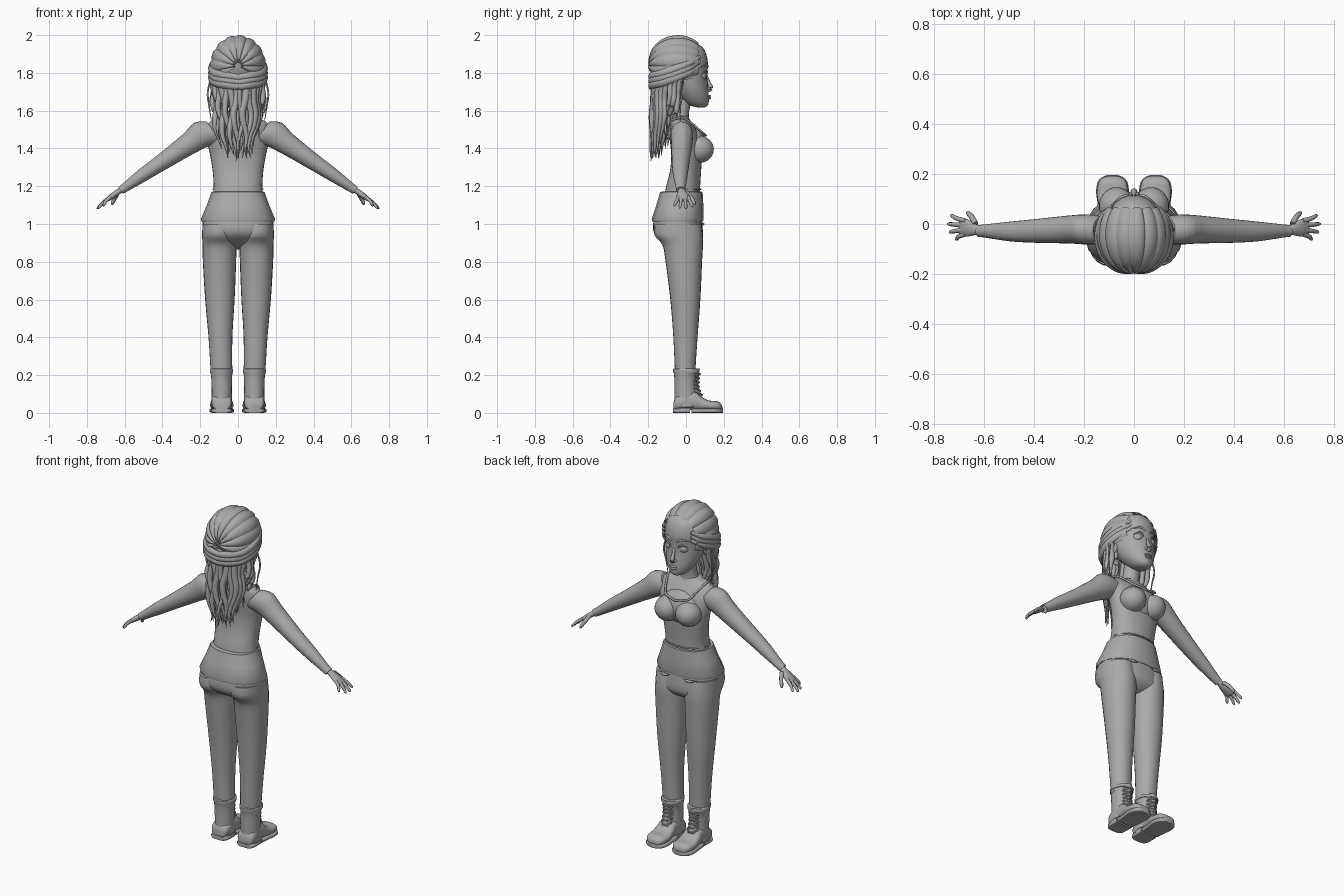
import bpy, math, random
from mathutils import Vector as V

random.seed(4)
grey = bpy.data.materials.new("plain grey")
grey.diffuse_color = (0.4, 0.4, 0.4, 1)
X, Y, Z = V((1, 0, 0)), V((0, 1, 0)), V((0, 0, 1))


def finish(name, verts, faces, mirror=False, sharp=50):
    me = bpy.data.meshes.new(name)
    me.from_pydata(verts, [], faces)
    ob = bpy.data.objects.new(name, me)
    bpy.context.collection.objects.link(ob)
    me.materials.append(grey)
    bpy.ops.object.select_all(action='DESELECT')
    ob.select_set(True)
    bpy.context.view_layer.objects.active = ob
    bpy.ops.object.mode_set(mode='EDIT')
    bpy.ops.mesh.select_all(action='SELECT')
    bpy.ops.mesh.normals_make_consistent(inside=False)
    bpy.ops.object.mode_set(mode='OBJECT')
    bpy.ops.object.shade_smooth_by_angle(angle=math.radians(sharp))
    if mirror:
        ob.modifiers.new("mirror", 'MIRROR').use_mirror_merge = False
    return ob


def spline(rows, n):
    """Catmull-Rom interpolation of rows of numbers."""
    rows = [V(r) for r in rows]
    out = []
    for i in range(len(rows) - 1):
        a, b, c, d = rows[max(i - 1, 0)], rows[i], rows[i + 1], rows[min(i + 2, len(rows) - 1)]
        for k in range(n):
            t = k / n
            out.append(0.5 * (2 * b + (c - a) * t + (2 * a - 5 * b + 4 * c - d) * t * t
                              + (3 * b - a - 3 * c + d) * t ** 3))
    return out + [rows[-1]]


def loft(name, rings, u=X, v=Y, seg=24, n=3, power=1.0, mirror=False):
    """Rings are (x, y, z, radius along u, radius along v)."""
    verts, faces = [], []
    rings = spline(rings, n)
    for r in rings:
        for j in range(seg):
            a = 2 * math.pi * j / seg
            c, s = math.cos(a), math.sin(a)
            c, s = math.copysign(abs(c) ** power, c), math.copysign(abs(s) ** power, s)
            verts.append(V(r[:3]) + u * (c * r[3]) + v * (s * r[4]))
    for i in range(len(rings) - 1):
        for j in range(seg):
            k = (j + 1) % seg
            faces.append((i * seg + j, i * seg + k, (i + 1) * seg + k, (i + 1) * seg + j))
    faces += [tuple(range(seg)), tuple(range(len(verts) - seg, len(verts)))]
    return finish(name, verts, faces, mirror)


def body(name, rows, cx=0, **kw):
    """Rows are (z, half width, back y, front y[, centre x])."""
    return loft(name, [(r[4] if len(r) > 4 else cx, (r[2] + r[3]) / 2, r[0], r[1], (r[3] - r[2]) / 2)
                       for r in rows], **kw)


def ball(name, c, r, mirror=False, rot=0):
    bpy.ops.mesh.primitive_uv_sphere_add(segments=20, ring_count=12)
    src = bpy.context.object
    verts = []
    for p in src.data.vertices:
        q = V((p.co.x * r[0], p.co.y * r[1], p.co.z * r[2]))
        cs, sn = math.cos(rot), math.sin(rot)
        verts.append(V((q.x * cs - q.y * sn, q.x * sn + q.y * cs, q.z)) + V(c))
    faces = [tuple(f.vertices) for f in src.data.polygons]
    bpy.data.objects.remove(src)
    return finish(name, verts, faces, mirror)


def cord(name, pts, r, mirror=False, flat=1.0):
    """Round cord along a path; each point may carry its own radius."""
    path, verts, faces, seg = spline(pts, 5), [], [], 8
    for i, p in enumerate(path):
        t = (V(path[min(i + 1, len(path) - 1)][:3]) - V(path[max(i - 1, 0)][:3])).normalized()
        a = t.cross(Z if abs(t.z) < 0.9 else Y).normalized()
        b = t.cross(a)
        w = p[3] if len(p) > 3 else r
        for j in range(seg):
            g = 2 * math.pi * j / seg
            verts.append(V(p[:3]) + a * math.cos(g) * w * flat + b * math.sin(g) * w)
    for i in range(len(path) - 1):
        for j in range(seg):
            k = (j + 1) % seg
            faces.append((i * seg + j, i * seg + k, (i + 1) * seg + k, (i + 1) * seg + j))
    faces += [tuple(range(seg)), tuple(range(len(verts) - seg, len(verts)))]
    return finish(name, verts, faces, mirror)


# Head, neck and face
body("head", [(1.618, .018, .06, .1), (1.63, .045, .01, .117), (1.66, .072, -.03, .121), (1.7, .094, -.07, .119),
              (1.75, .109, -.11, .114), (1.8, .116, -.14, .113), (1.85, .118, -.15, .116), (1.9, .112, -.15, .107),
              (1.94, .09, -.13, .083), (1.97, .04, -.08, .03)], seg=32)
body("neck", [(1.53, .065, -.085, .02), (1.58, .05, -.075, .015), (1.64, .044, -.065, .025), (1.7, .045, -.06, .03)])
ball("eye", (.046, .083, 1.785), (.028, .025, .026), True, -.35)
ball("iris", (.046, .104, 1.785), (.012, .007, .014), True, -.35)
cord("eyelid", [(.017, .108, 1.783, .002), (.035, .112, 1.806, .004), (.055, .106, 1.81, .004), (.078, .088, 1.795, .002)], 0, True)
cord("eyebrow", [(.016, .113, 1.828, .005), (.045, .11, 1.842, .006), (.085, .082, 1.832, .002)], 0, True)
cord("nose", [(0, .107, 1.79, .006), (0, .12, 1.75, .009), (0, .131, 1.722, .013), (0, .118, 1.705, .009)], 0)
ball("nostril", (.012, .119, 1.715), (.008, .01, .007), True)
ball("upper_lip", (0, .12, 1.678), (.024, .012, .006))
ball("lower_lip", (0, .12, 1.666), (.02, .013, .007))
ball("ear", (.116, -.035, 1.75), (.012, .024, .036), True, .25)

# Swept-back hair cap with long ridges from hairline to the back
NT, NP = 20, 145
verts, faces = [], []
for i in range(NT + 1):
    th = math.radians(46 + 130 * i / NT)
    for j in range(NP):
        ph = math.radians(-28 + 236 * j / (NP - 1))
        k = .96 + .055 * abs(math.sin(ph * 7.5)) ** .6
        st = math.sin(th) ** .85 * k
        verts.append((.146 * st * math.cos(ph), -.043 + .155 * math.cos(th) * k, 1.837 + .161 * st * math.sin(ph)))
for i in range(NT):
    for j in range(NP - 1):
        a = i * NP + j
        faces.append((a, a + 1, a + NP + 1, a + NP))
finish("hair_cap", verts, faces, sharp=60)

# Twisted side locks gathered at the back
for k in range(3):
    d = k * .024
    cord("side_lock", [(.085, .075, 1.885 - d, .008), (.128, .02, 1.852 - d, .019), (.142, -.06, 1.82 - d, .022),
                       (.118, -.135, 1.795 - d, .022), (.06, -.18, 1.785 - d, .021), (0, -.185, 1.775 - d, .018)], 0, True, .75)

# Loose wavy strands hanging down the back
for k in range(36):
    a = math.radians(-95 + 190 * (k % 18) / 17)
    inner = 1 if k < 18 else .72
    x, y = .138 * math.sin(a) * inner, -.04 - .128 * math.cos(a) * inner
    length = .29 + .1 * math.cos(a) + random.uniform(-.05, .04)
    ph, w = random.uniform(0, 6.28), random.uniform(.013, .02)
    pts = []
    for i in range(8):
        t = i / 7
        wave = .013 * math.sin(ph + 9 * t) * min(1, 3 * t)
        pts.append((x * (1 - .25 * t) + wave, y - .045 * t * (1 - math.cos(a) * .6) + wave * .4, 1.77 - length * t - .02 * t,
                    w * (1 - t ** 3) + .001))
    cord("hair_strand", pts, 0)
cord("thin_strand", [(.135, -.03, 1.8, .003), (.16, -.02, 1.7, .005), (.152, -.03, 1.62, .004), (.14, -.03, 1.54, .001)], 0, True)

# Torso, bust and top
body("torso", [(1.14, .135, -.115, .075), (1.2, .129, -.105, .075), (1.28, .134, -.085, .08), (1.36, .147, -.078, .085),
               (1.42, .16, -.083, .08), (1.48, .17, -.09, .065), (1.53, .16, -.09, .035), (1.555, .12, -.088, .018),
               (1.572, .06, -.08, .01)], seg=32, power=.9)
ball("bust", (.068, .07, 1.395), (.073, .078, .072), True, -.15)
ball("upper_chest", (0, .045, 1.41), (.125, .065, .1))
cord("neckline", [(.115, -.075, 1.55), (.125, -.02, 1.562), (.105, .035, 1.53), (.075, .085, 1.485), (0, .105, 1.468)], .006, True)
cord("top_hem", [(-.132, -.01, 1.185), (-.09, .055, 1.185), (0, .078, 1.185), (.09, .055, 1.185), (.132, -.01, 1.185)], .004)

# Arms follow a straight slope and flatten towards the wrist
down = V((.82, 0, -.57))
up = V((.57, 0, .82))
loft("arm", [(.125, -.025, 1.485, .055, .07), (.19, -.022, 1.475, .06, .074), (.26, -.022, 1.425, .056, .059),
             (.4, -.028, 1.329, .047, .044), (.5, -.03, 1.262, .039, .036), (.6, -.028, 1.192, .026, .024),
             (.622, -.028, 1.178, .024, .022)], u=Y, v=up, mirror=True)

# Hands
loft("palm", [(.61, -.025, 1.185, .015, .014), (.635, -.022, 1.17, .022, .015), (.665, -.016, 1.148, .034, .015),
              (.692, -.014, 1.128, .034, .01), (.7, -.014, 1.122, .026, .005)], u=Y, v=up, seg=16, mirror=True)
for y0, y1, x1, z1 in ((.012, .033, .735, 1.09), (-.005, .0, .747, 1.08), (-.023, -.032, .74, 1.083), (-.04, -.06, .716, 1.095)):
    cord("finger", [(.675, y0, 1.143, .01), (.5 * (.685 + x1), .5 * (y0 + y1), .5 * (1.135 + z1) + .005, .009),
                    (x1 - .006, y1, z1 + .006, .007), (x1, y1, z1, .002)], 0, True)
cord("thumb", [(.635, .0, 1.168, .012), (.65, .028, 1.14, .011), (.664, .043, 1.112, .009), (.668, .048, 1.1, .002)], 0, True)

# Trousers: flared yoke with a faceted rim, seat and legs
body("trouser_yoke", [(1.172, .125, -.12, .075), (1.17, .14, -.137, .088), (1.1, .165, -.157, .092), (1.025, .197, -.182, .093),
                      (1.012, .192, -.178, .09)], seg=16, n=1, power=.88)
body("trouser_seat", [(1.04, .185, -.165, .085), (1, .188, -.174, .086), (.95, .187, -.168, .09), (.91, .178, -.125, .085),
                      (.88, .13, -.06, .06), (.865, .05, -.02, .03)], seg=32, power=.9)
body("trouser_leg", [(1.0, .088, -.165, .08, .1), (.94, .09, -.166, .088, .1), (.89, .09, -.125, .09, .098),
                     (.8, .088, -.108, .085, .098), (.6, .078, -.083, .076, .096), (.4, .063, -.067, .061, .093),
                     (.2, .057, -.058, .048, .087)], power=.95, mirror=True)
for sx in (-1, 1):
    cord("pocket_fold", [(sx * .045, .088, 1.005, .001), (sx * .08, .09, 1.0, .008), (sx * .125, .075, 1.005, .001)], 0)

# Lace-up boots
body("boot_shaft", [(.235, .054, -.06, .055, .087), (.232, .061, -.069, .068, .087), (.215, .061, -.068, .07, .087),
                    (.205, .056, -.063, .058, .087), (.12, .053, -.06, .055, .086), (.03, .055, -.062, .07, .086)], n=2, mirror=True)
foot = [(-.066, .055, .035), (-.045, .09, .053), (.04, .115, .053), (.08, .085, .057), (.12, .064, .062), (.165, .06, .056),
        (.187, .045, .036), (.192, .03, .015)]
loft("boot_foot", [(.086, y, h / 2 + .008, w, h / 2 - .006) for y, h, w in foot], u=X, v=Z, power=.75, mirror=True)
for name, part in (("boot_heel", [(-.07, .035), (-.055, .053), (.0, .056), (.02, .055)]),
                   ("boot_sole", [(.03, .055), (.09, .061), (.13, .066), (.17, .059), (.19, .038), (.196, .018)])):
    loft(name, [(.086, y, .012, w, .012) for y, w in part], u=X, v=Z, power=.4, n=2, mirror=True)
body("boot_welt", [(.018, .056, -.067, .06, .086), (.027, .056, -.067, .06, .086)], n=1, mirror=True)
loft("boot_tongue", [(.086, .045, .235, .026, .028), (.086, .045, .15, .026, .02), (.086, .065, .09, .026, .02)], mirror=True)
for k in range(6):
    z, y = .085 + .022 * k, (.085, .075, .07, .068, .07, .074)[k]
    for s in (-1, 1):
        cord("boot_lace", [(.086 - s * .035, y - .025, z), (.086, y + .002, z + .01), (.086 + s * .035, y - .025, z + .02)], .0035, True)
